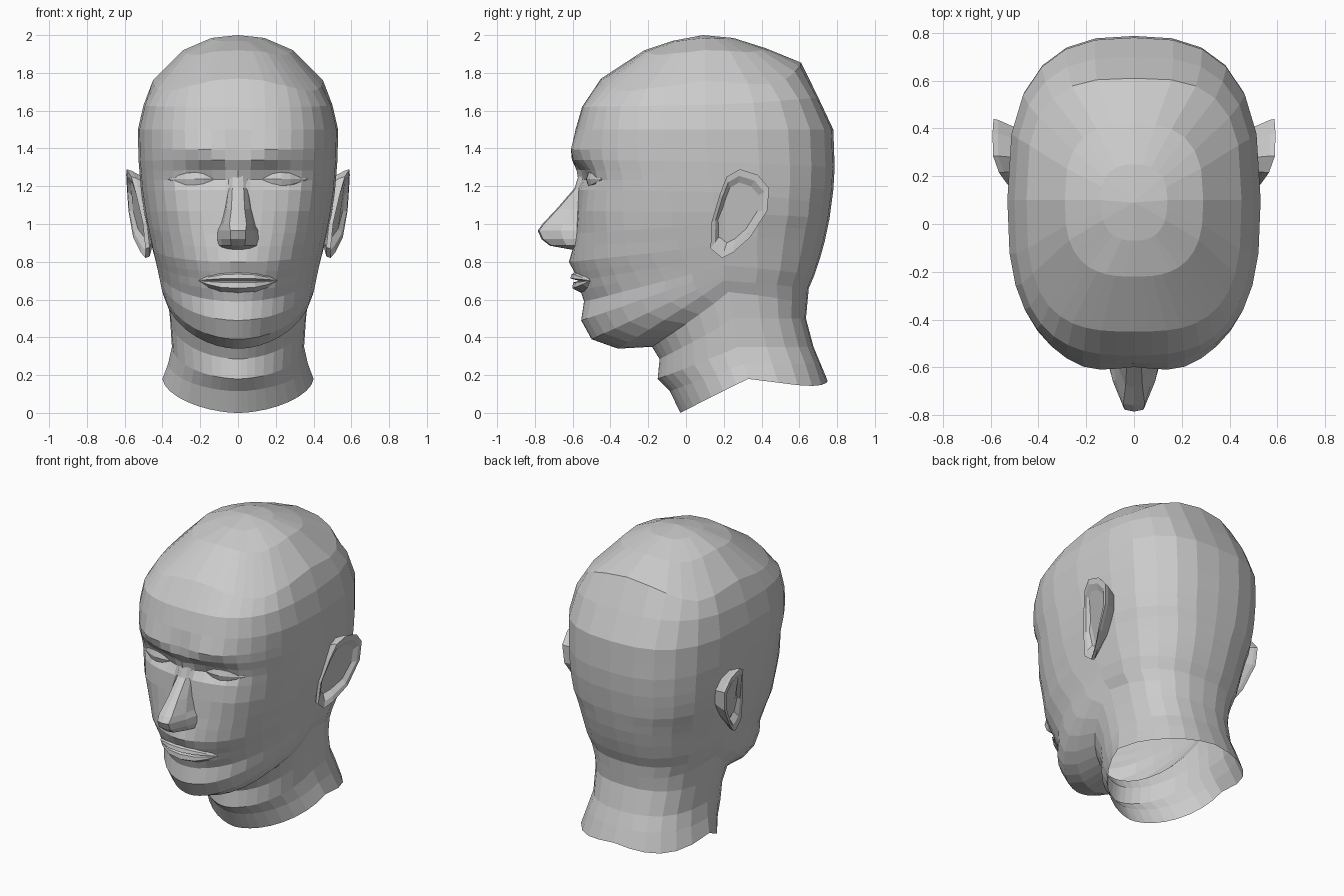
import bpy, bmesh
from math import sin, cos, pi, exp

if "Cube" in bpy.data.objects:
    bpy.data.objects.remove(bpy.data.objects["Cube"])


def loft(name, rings, closed=True, pole=None, cap=False):
    """Skin a stack of equal-length point rings with flat faces."""
    bm = bmesh.new()
    rows = [[bm.verts.new(p) for p in ring] for ring in rings]
    n = len(rows[0])
    for a, b in zip(rows, rows[1:]):
        for i in range(n if closed else n - 1):
            j = (i + 1) % n
            bm.faces.new((a[i], a[j], b[j], b[i]))
    if pole:
        top = bm.verts.new(pole)
        for i in range(n):
            bm.faces.new((top, rows[0][i], rows[0][(i + 1) % n]))
    if cap:
        bm.faces.new(rows[-1])
    bmesh.ops.recalc_face_normals(bm, faces=bm.faces)
    me = bpy.data.meshes.new(name)
    bm.to_mesh(me)
    bm.free()
    ob = bpy.data.objects.new(name, me)
    bpy.context.collection.objects.link(ob)
    return ob


def key(keys, i):
    """Linear interpolation of (index, value...) keys."""
    for a, b in zip(keys, keys[1:]):
        if i <= b[0]:
            t = (i - a[0]) / (b[0] - a[0])
            return [u + (v - u) * t for u, v in zip(a[1:], b[1:])]


# Head and neck: front profile (y, z), crown to throat
FRONT = [(-.07, 1.98), (-.22, 1.92), (-.45, 1.77), (-.55, 1.62), (-.585, 1.5),
         (-.595, 1.395), (-.595, 1.34), (-.58, 1.285), (-.572, 1.235), (-.572, 1.18),
         (-.575, 1.07), (-.585, .95), (-.595, .88), (-.60, .80), (-.585, .745),
         (-.57, .70), (-.56, .65), (-.54, .59), (-.555, .49), (-.50, .39),
         (-.36, .34), (-.18, .35), (-.14, .285), (-.15, .18), (-.085, .115), (-.03, .0)]
# Side keys: ring, half width, z
SIDE = [(0, .14, 1.99), (1, .29, 1.93), (2, .45, 1.76), (3, .50, 1.63), (4, .53, 1.5),
        (5, .528, 1.4), (6, .526, 1.33), (8, .518, 1.23), (9, .513, 1.17), (10, .497, 1.06),
        (12, .468, .93), (14, .448, .85), (17, .43, .78), (20, .405, .70), (21, .375, .64),
        (22, .36, .5), (23, .35, .35), (24, .37, .26), (25, .40, .18)]
# Back keys: ring, y, z
BACK = [(0, .25, 1.985), (1, .42, 1.94), (2, .61, 1.85), (3, .70, 1.67), (4, .78, 1.5),
        (6, .787, 1.3), (8, .78, 1.18), (10, .76, 1.03), (12, .735, .91), (14, .71, .82),
        (17, .68, .73), (20, .65, .66), (22, .635, .5), (23, .675, .35), (25, .75, .17)]
# Ring centre y, roundness exponent, front slope exponent
CENTRE = [(0, .1, .8, .8), (2, .1, .65, .8), (4, .1, .73, .8), (10, .15, .75, .8),
          (13, .17, .85, .8), (17, .2, .97, .95), (20, .2, 1.05, 1), (22, .25, 1.1, 1),
          (25, .33, 1.12, 1.15)]
# Crown dome: ridge height along y, less the drop across x
RIDGE = [(-.45, 1.77), (-.22, 1.92), (-.07, 1.97), (.09, 2.0), (.25, 1.985), (.35, 1.96),
         (.62, 1.85)]
DROP = [(0, 0), (.13, .01), (.28, .07), (.37, .145), (.46, .25)]
# Mirrored bumps and hollows: x, z, x size, z size, y push
BUMPS = [(.22, 1.25, .10, .05, .055), (.10, 1.25, .05, .05, .045),
         (.2, 1.39, .14, .025, -.025), (.1, 1.35, .08, .03, -.015),
         (0, .80, .09, .05, -.02), (.33, 1.08, .08, .08, -.015), (.2, .6, .08, .05, .01)]


def push(x, z):
    return sum(d * exp(-((abs(x) - bx) / sx) ** 2 - ((z - bz) / sz) ** 2)
               for bx, bz, sx, sz, d in BUMPS)


half = [(j / 10) ** 1.4 * pi / 2 for j in range(11)]
half += [pi - (1 - j / 6) ** 1.15 * pi / 2 for j in range(1, 7)]
angles = half + [2 * pi - a for a in half[-2:0:-1]]

rings = []
for i, (yf, zf) in enumerate(FRONT):
    (w, zs), (yb, zb), (ys, e, slope) = key(SIDE, i), key(BACK, i), key(CENTRE, i)
    ring = []
    for a in angles:
        s, c = sin(a), cos(a)
        front = c > 0
        ex = e if front else min(e, .8)
        x = w * abs(s) ** ex * (1 if s > 0 else -1)
        k = abs(c) ** ex
        if front:
            z = zs + (zf - zs) * abs(c) ** slope
            y = ys + (yf - ys) * k + push(x, z)
        else:
            z = zs + (zb - zs) * abs(c)
            if i == len(FRONT) - 1:
                z -= .03 * abs(sin(2 * a))
            y = ys + (yb - ys) * k
        if i <= 2:
            z = key(RIDGE, y)[0] - key(DROP, abs(x))[0]
        ring.append((x, y, z))
    rings.append(ring)
loft("head_and_neck", rings, pole=(0, .09, 2.0))

# Nose: z, ridge y, ridge half width, flank half width, flank y
NOSE = [(1.27, -.565, .025, .06, -.52), (1.19, -.59, .03, .06, -.53),
        (1.08, -.685, .035, .075, -.54), (1.0, -.76, .045, .095, -.54),
        (.965, -.785, .04, .115, -.54), (.92, -.765, .04, .12, -.54),
        (.885, -.72, .035, .115, -.54), (.865, -.61, .02, .08, -.54)]
sections = []
for z, y, r, b, yb in NOSE:
    m = (r * .45 + b * .6, y * .5 + yb * .5)
    right = [(b, yb, z), (m[0], m[1], z), (r, y + .008, z)]
    sections.append(right + [(0, y, z)] + [(-p[0], p[1], p[2]) for p in right[::-1]])
loft("nose", sections, closed=False, cap=True)

# Lips: edge, crest and slit run across the mouth, curving back to the corners
LIPS = {"upper_lip": [(-.57, .755), (-.605, .735), (-.612, .712), (-.56, .697)],
        "lower_lip": [(-.565, .70), (-.598, .69), (-.602, .66), (-.545, .63)]}
for name, prof in LIPS.items():
    cols = []
    for x in (-.21, -.16, -.09, 0, .09, .16, .21):
        f = 1 - (abs(x) / .21) ** 2.5
        cols.append([(x, -.565 + (y + .565) * f + 1.35 * x * x, .70 + (z - .70) * f)
                     for y, z in prof])
    loft(name, cols, closed=False)

# Eyes: faceted almond lids set in the sockets
for side in (1, -1):
    rows = []
    for k in range(7):
        u = k / 6
        h = max(sin(pi * u), .02)
        x = .09 + .28 * u
        y0 = -.505 - .012 * sin(pi * u) + .06 * u
        rows.append([(side * x, y0 - .04 * h * cos(t), 1.238 + .05 * h * sin(t))
                     for t in (-pi / 2, -pi / 4, 0, pi / 4, pi / 2)])
    loft("eye_right" if side > 0 else "eye_left", rows, closed=False)

# Ears: rim outline (y, z, x), hollow inside, tapering to the skull behind
RIM = [(.18, 1.16, .54), (.215, 1.25, .565), (.285, 1.29, .59), (.38, 1.26, .592),
       (.44, 1.19, .588), (.43, 1.07, .58), (.34, .93, .555), (.25, .85, .515),
       (.19, .82, .49), (.13, .87, .49), (.135, 1.01, .505)]


def ear_ring(side, scale, dx, cy=.27, cz=1.07, flat=None):
    return [(side * (x + dx if flat is None else flat),
             cy + (y - cy) * scale, cz + (z - cz) * scale) for y, z, x in RIM]


for side in (1, -1):
    loft("ear_right" if side > 0 else "ear_left",
         [ear_ring(side, .7, 0, .25, 1.07, .45), ear_ring(side, .97, -.022),
          ear_ring(side, 1, 0), ear_ring(side, .84, -.004),
          ear_ring(side, .68, -.025)], cap=True)
